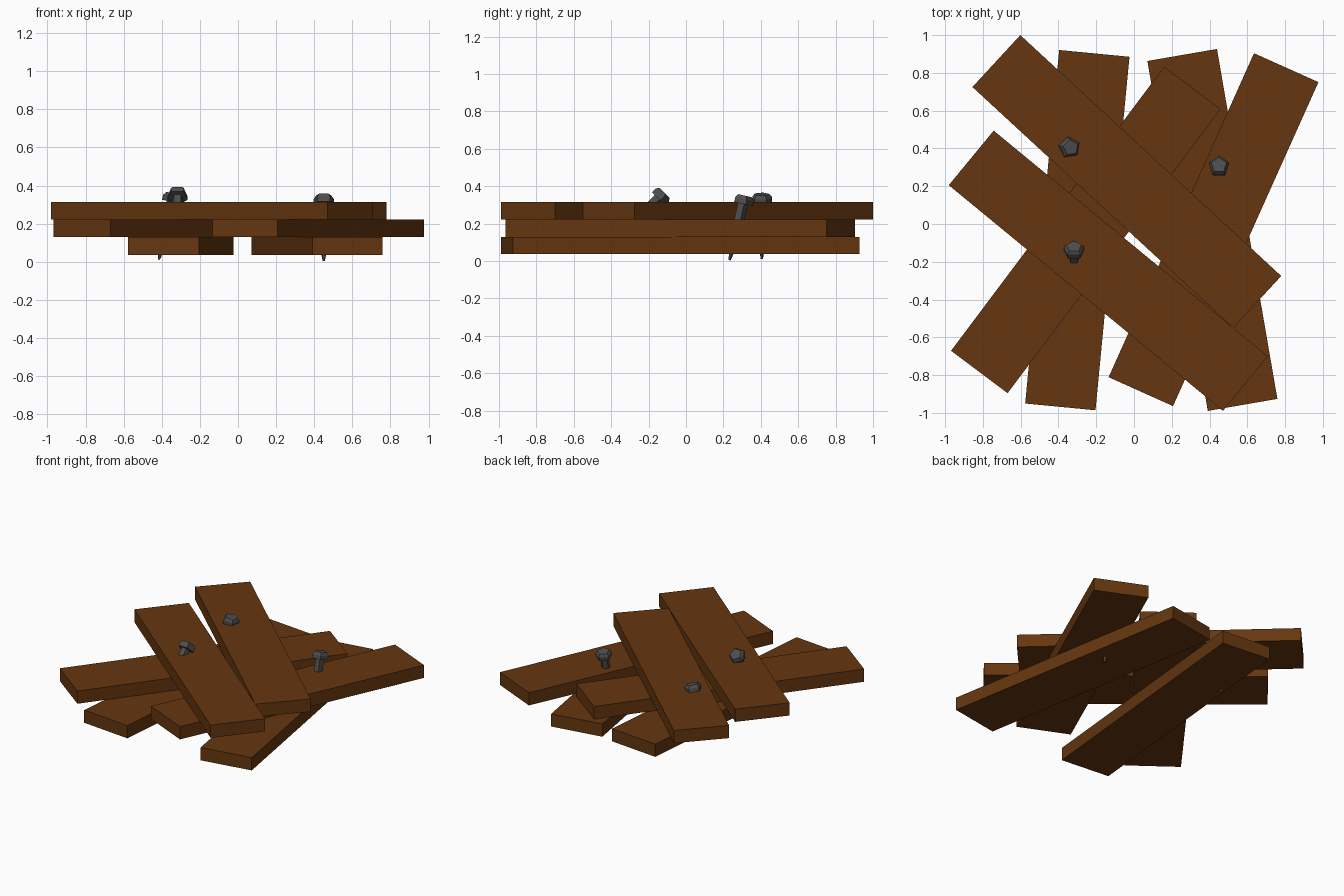
import bpy, bmesh, math
from mathutils import Vector, Matrix

cube = bpy.data.objects.get("Cube")
if cube:
    bpy.data.objects.remove(cube, do_unlink=True)


def material(name, colour):
    m = bpy.data.materials.new(name)
    m.use_nodes = True
    m.diffuse_color = (*colour, 1)
    m.node_tree.nodes["Principled BSDF"].inputs["Base Color"].default_value = (*colour, 1)
    return m


wood = material("brown wood", (0.13, 0.037, 0.005))
iron = material("dark iron", (0.075, 0.075, 0.078))


def add_object(name, bm, mat):
    bmesh.ops.recalc_face_normals(bm, faces=bm.faces)
    mesh = bpy.data.meshes.new(name)
    bm.to_mesh(mesh)
    bm.free()
    mesh.materials.append(mat)
    obj = bpy.data.objects.new(name, mesh)
    bpy.context.collection.objects.link(obj)
    return obj


PLANK_LENGTH, PLANK_WIDTH, PLANK_HEIGHT = 1.88, 0.374, 0.093


def plank(name, start, end, z):
    """Flat board centred between two points, lying at height z."""
    a, b = Vector(start), Vector(end)
    bm = bmesh.new()
    bmesh.ops.create_cube(bm, size=1)
    bmesh.ops.scale(bm, vec=(PLANK_LENGTH, PLANK_WIDTH, PLANK_HEIGHT), verts=bm.verts)
    obj = add_object(name, bm, wood)
    mid, d = (a + b) / 2, b - a
    obj.location = (mid.x, mid.y, z)
    obj.rotation_euler.z = math.atan2(d.y, d.x)


# Three crossed layers of two boards
low, middle, high = 0.083, 0.176, 0.268
plank("bottom_plank_right", (-0.39, -0.968), (-0.21, 0.903), low)
plank("bottom_plank_left", (0.575, -0.958), (0.255, 0.895), low)
plank("middle_plank_left", (0.035, -0.89), (0.807, 0.83), middle)
plank("middle_plank_right", (-0.82, -0.785), (0.31, 0.722), middle)
plank("top_plank_back", (-0.728, 0.862), (0.652, -0.412), high)
plank("top_plank_front", (-0.862, 0.35), (0.59, -0.845), high)


def bolt(name, top, tilt_x, tilt_y, spin=0):
    """Five-sided bolt: chamfered head, straight shank, pointed tip."""
    profile = [(0.042, 0), (0.056, -0.018), (0.056, -0.045),
               (0.03, -0.045), (0.03, -0.24), (0.006, -0.355)]
    bm = bmesh.new()
    rings = []
    for r, z in profile:
        angles = [math.pi / 2 + spin + i * math.tau / 5 for i in range(5)]
        rings.append([bm.verts.new((r * math.cos(t), r * math.sin(t), z)) for t in angles])
    for upper, lower in zip(rings, rings[1:]):
        for i in range(5):
            j = (i + 1) % 5
            bm.faces.new((upper[i], upper[j], lower[j], lower[i]))
    bm.faces.new(rings[0])
    bm.faces.new(rings[-1])
    obj = add_object(name, bm, iron)
    obj.matrix_world = (Matrix.Translation(top)
                        @ Matrix.Rotation(math.radians(tilt_y), 4, 'Y')
                        @ Matrix.Rotation(math.radians(tilt_x), 4, 'X'))


# Bolts driven in at different angles
bolt("back_bolt", (-0.335, 0.405, 0.357), 0, 13, 0.15)
bolt("left_bolt", (0.45, 0.312, 0.35), -13, 0)
bolt("front_bolt", (-0.318, -0.118, 0.368), -45, 0)
